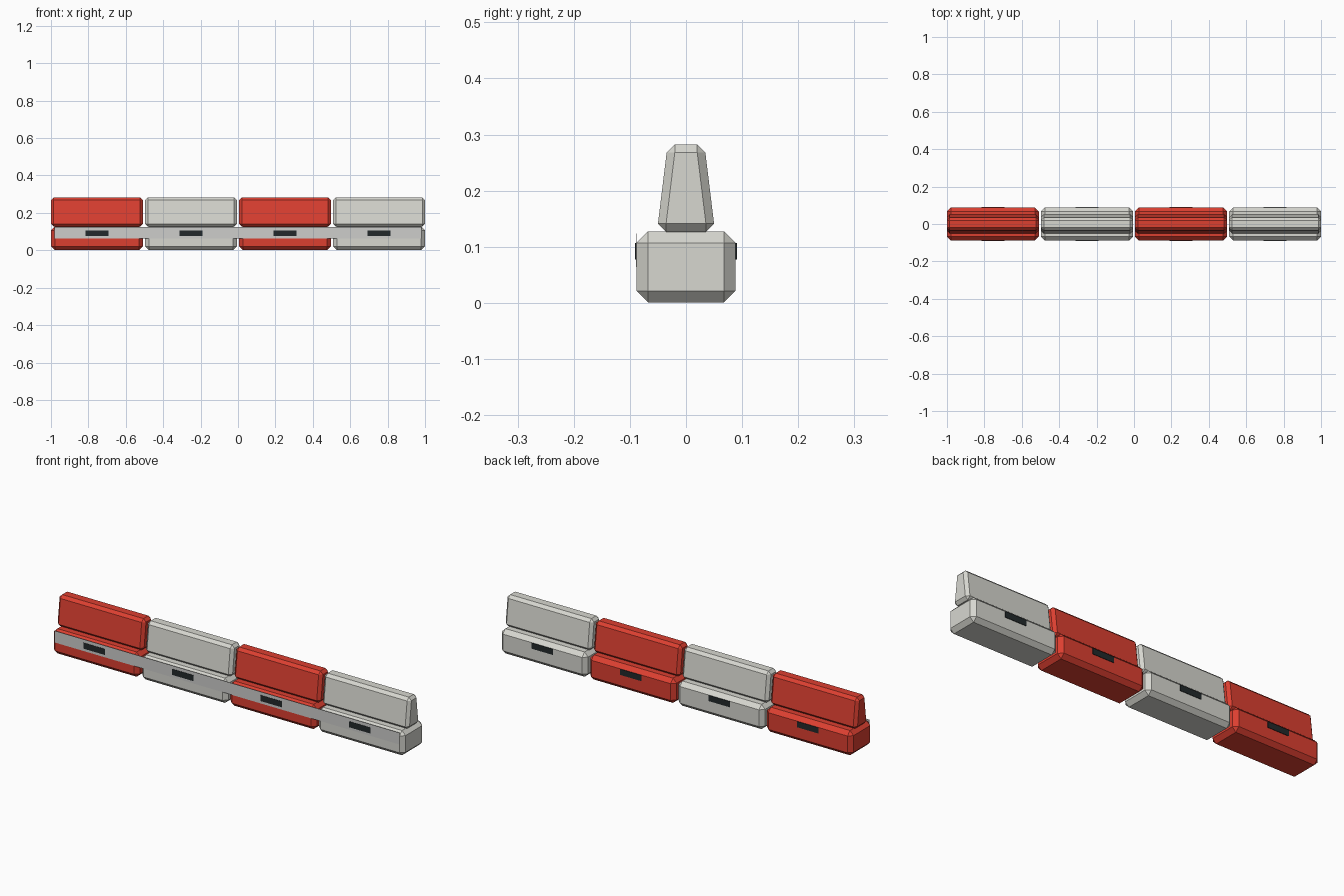
import bpy, bmesh

if "Cube" in bpy.data.objects:
    bpy.data.objects.remove(bpy.data.objects["Cube"], do_unlink=True)


def material(name, color):
    m = bpy.data.materials.new(name)
    m.use_nodes = True
    m.diffuse_color = (*color, 1)
    m.node_tree.nodes["Principled BSDF"].inputs["Base Color"].default_value = (*color, 1)
    return m


red = material("barrier red", (0.72, 0.05, 0.03))
white = material("barrier off white", (0.68, 0.68, 0.63))
grey = material("strip grey", (0.61, 0.61, 0.60))
dark = material("dark plate", (0.016, 0.022, 0.024))


def finish(bm, name, mat, location):
    bmesh.ops.recalc_face_normals(bm, faces=bm.faces)
    mesh = bpy.data.meshes.new(name)
    bm.to_mesh(mesh)
    bm.free()
    mesh.materials.append(mat)
    ob = bpy.data.objects.new(name, mesh)
    ob.location = location
    bpy.context.collection.objects.link(ob)
    return ob


def chamfered_block(name, mat, x, half_x, low, high, c):
    """Tapered block with every edge chamfered; low and high are (z, half width)."""
    bm = bmesh.new()
    for (z, half_y), cap in ((low, -c), (high, c)):
        for sx in (-1, 1):
            for sy in (-1, 1):
                bm.verts.new((sx * half_x, sy * (half_y - c), z))
                bm.verts.new((sx * (half_x - c), sy * half_y, z))
                bm.verts.new((sx * (half_x - c), sy * (half_y - c), z + cap))
    bmesh.ops.convex_hull(bm, input=bm.verts)
    bmesh.ops.dissolve_limit(bm, angle_limit=0.01, verts=bm.verts, edges=bm.edges)
    return finish(bm, name, mat, (x, 0, 0))


def plate(name, mat, center, size):
    bm = bmesh.new()
    bmesh.ops.create_cube(bm, size=1)
    bmesh.ops.scale(bm, vec=size, verts=bm.verts)
    return finish(bm, name, mat, center)


# Four alternating barrier sections: wide base, tapered wall, a plate on each side
PITCH, HALF = 0.503, 0.2455
for i in range(4):
    x = (i - 1.5) * PITCH
    mat = white if i % 2 else red
    chamfered_block(f"base_{i + 1}", mat, x, HALF, (0.021, 0.088), (0.107, 0.088), 0.0205)
    chamfered_block(f"wall_{i + 1}", mat, x, HALF, (0.141, 0.05), (0.268, 0.0345), 0.0145)
    for side, sy in (("front", -1), ("back", 1)):
        plate(f"{side}_plate_{i + 1}", dark, (x, sy * 0.089, 0.092), (0.122, 0.003, 0.03))

# Continuous strip along the front of the bases
plate("front_strip", grey, (0, -0.0883, 0.094), (1.96, 0.001, 0.06))
